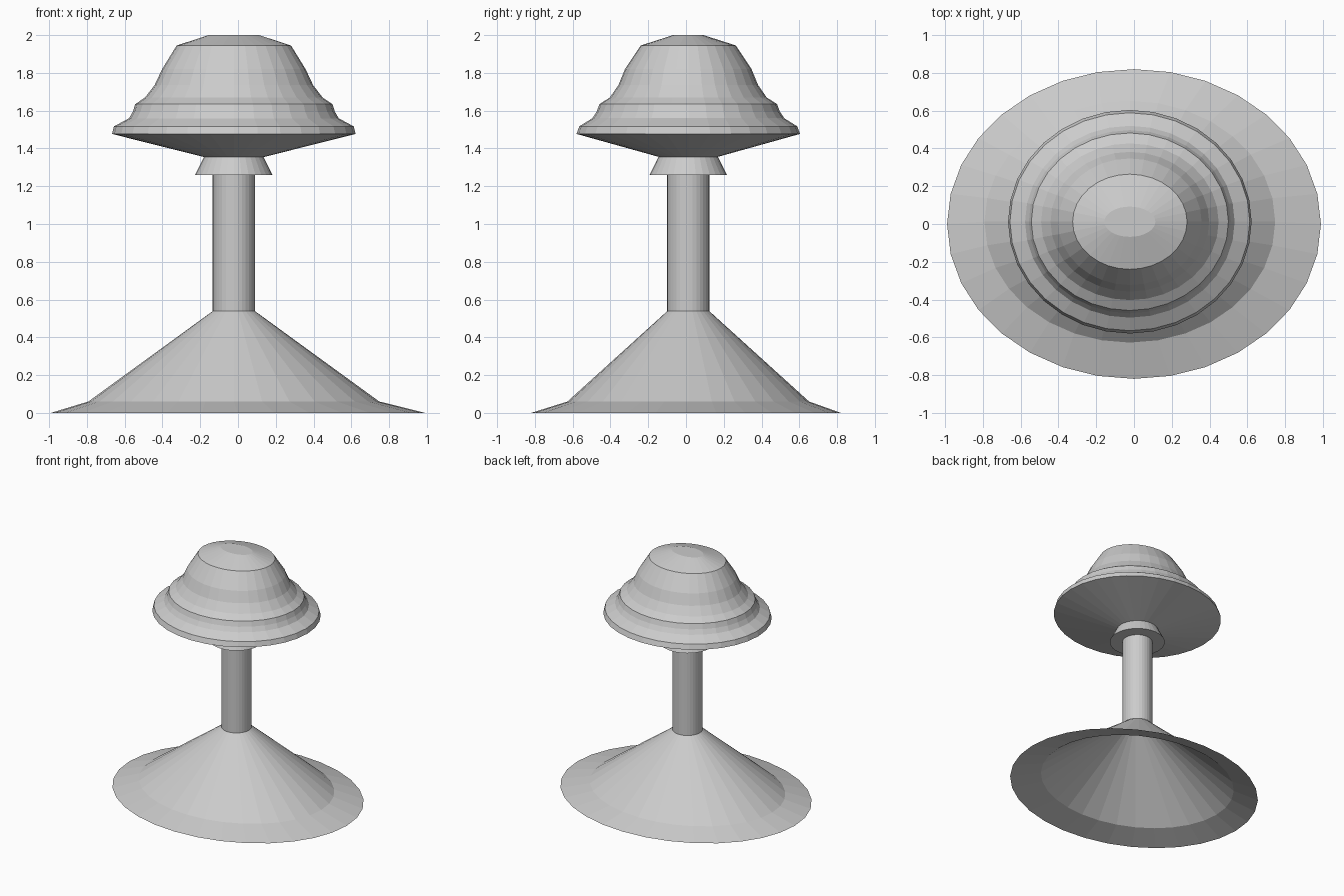
import bpy, bmesh
from math import cos, sin, tau

if "Cube" in bpy.data.objects:
    bpy.data.objects.remove(bpy.data.objects["Cube"])

SIDES = 32
CX, CY = -0.022, 0.012   # shared axis of the lamp above the foot rim


def lathe(name, rings, cap_start=False, cap_end=False):
    """Skin elliptical rings given as (rx, ry, z, cx, cy)."""
    bm = bmesh.new()
    loops = []
    for rx, ry, z, cx, cy in rings:
        loops.append([bm.verts.new((cx + rx * cos(tau * i / SIDES),
                                    cy + ry * sin(tau * i / SIDES), z))
                      for i in range(SIDES)])
    for a, b in zip(loops, loops[1:]):
        for i in range(SIDES):
            j = (i + 1) % SIDES
            bm.faces.new((a[i], a[j], b[j], b[i]))
    if cap_start:
        bm.faces.new(loops[0][::-1])
    if cap_end:
        bm.faces.new(loops[-1])
    mesh = bpy.data.meshes.new(name)
    bm.to_mesh(mesh)
    bm.free()
    obj = bpy.data.objects.new(name, mesh)
    bpy.context.collection.objects.link(obj)
    return obj


def centred(profile):
    return [(rx, ry, z, CX, CY) for rx, ry, z in profile]


# Hollow flared foot, open underneath
lathe("base", [(0.99, 0.82, 0.0, 0, 0),
               (0.77, 0.64, 0.06, CX, CY),
               (0.11, 0.11, 0.54, CX, CY)])

# Straight column
lathe("column", centred([(0.112, 0.112, 0.54), (0.112, 0.112, 1.26)]))

# Tapered collar with a flat underside
lathe("collar", centred([(0.112, 0.112, 1.26), (0.205, 0.205, 1.26),
                         (0.155, 0.155, 1.36)]))

# Stepped shade with a conical underside
lathe("shade", centred([
    (0.16, 0.155, 1.355), (0.645, 0.592, 1.477), (0.635, 0.577, 1.517),
    (0.555, 0.508, 1.56), (0.535, 0.485, 1.595), (0.522, 0.47, 1.635),
    (0.47, 0.415, 1.67), (0.42, 0.37, 1.735), (0.38, 0.335, 1.82),
    (0.303, 0.252, 1.945), (0.135, 0.08, 2.0)]), cap_start=True, cap_end=True)
